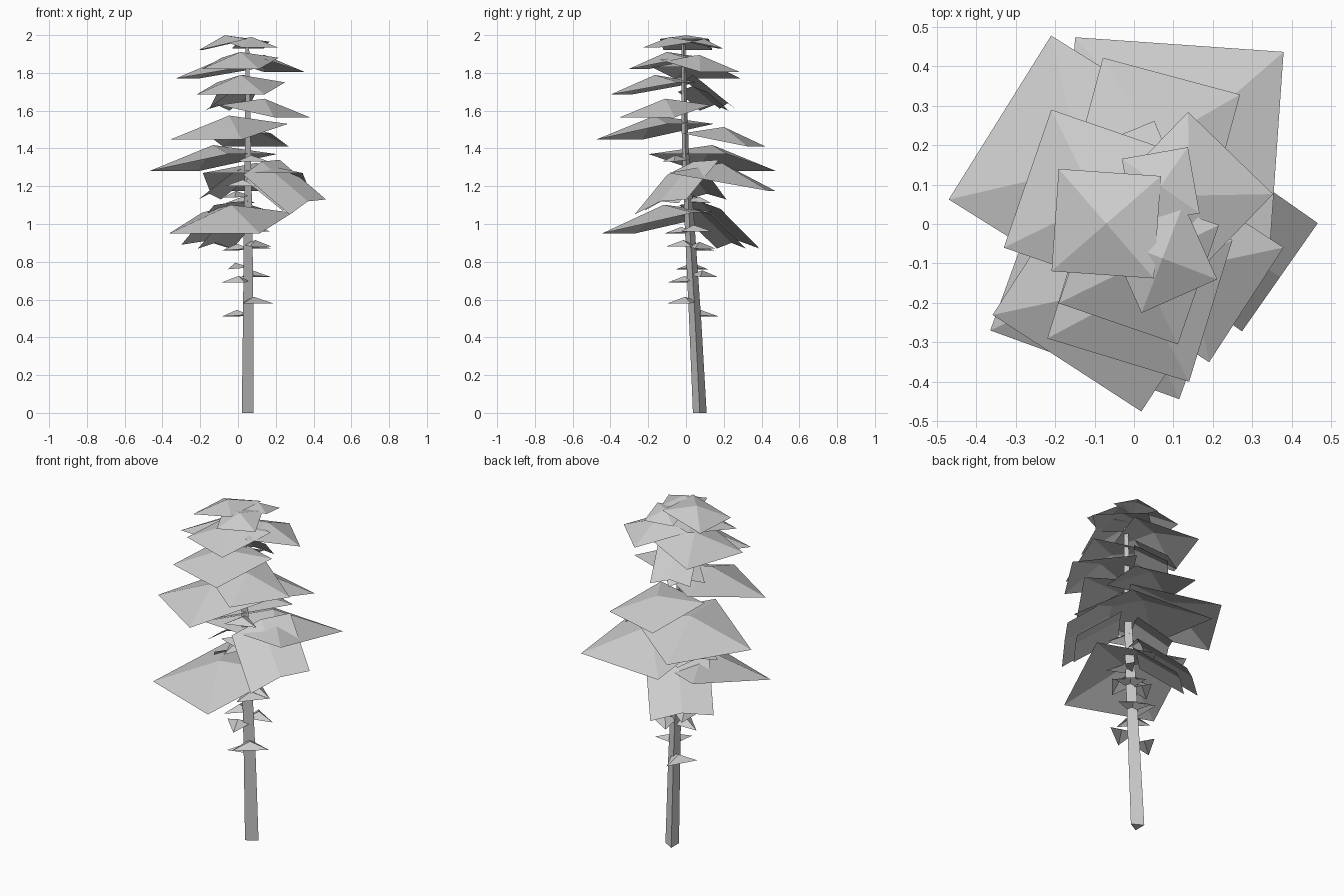
import bpy, math
from mathutils import Vector

if "Cube" in bpy.data.objects:
    bpy.data.objects.remove(bpy.data.objects["Cube"])

UP = Vector((0, 0, 1))


def make(name, verts, faces):
    me = bpy.data.meshes.new(name)
    me.from_pydata(verts, [], faces)
    me.update()
    ob = bpy.data.objects.new(name, me)
    bpy.context.collection.objects.link(ob)
    return ob


# Trunk path: x, y, z, radius
PATH = [(0.041, 0.073, 0, 0.042), (0.045, 0.048, 0.5, 0.037), (0.046, 0.019, 1.0, 0.03),
        (0.047, -0.004, 1.4, 0.021), (0.047, -0.014, 1.95, 0.012)]


def trunk_at(z):
    for a, b in zip(PATH, PATH[1:]):
        if z <= b[2]:
            break
    t = min(1, (z - a[2]) / (b[2] - a[2]))
    return Vector(a[:3]).lerp(Vector(b[:3]), t)


# Three-sided tapering trunk
verts = [(x + r * math.cos(k * math.tau / 3), y + r * math.sin(k * math.tau / 3), z)
         for x, y, z, r in PATH for k in range(3)]
n = len(PATH)
faces = [(3 * i + k, 3 * i + (k + 1) % 3, 3 * i + 3 + (k + 1) % 3, 3 * i + 3 + k)
         for i in range(n - 1) for k in range(3)]
make("trunk", verts, faces + [(2, 1, 0), (3 * n - 3, 3 * n - 2, 3 * n - 1)])


def directions(az):
    a = math.radians(az)
    d = Vector((math.cos(a), math.sin(a), 0))
    return d, Vector((-d.y, d.x, 0))


def canopy(name, x, y, az, w, z_in, z_out):
    """Open four-sided canopy; x, y is the middle of its lower outer edge."""
    d, s = directions(az)
    o = Vector((x, y, 0))
    v = [o - d * w - s * w / 2 + UP * z_in, o - s * w / 2 + UP * z_out,
         o + s * w / 2 + UP * z_out, o - d * w + s * w / 2 + UP * z_in,
         o - d * w / 2 + UP * ((z_in + z_out) / 2 + 0.19 * w)]
    make(name, v, [(i, (i + 1) % 4, 4) for i in range(4)])


def drooping(name, x, y, az, w, length, z_in, z_out, roll):
    """Steep spray folded along its middle; x, y is the middle of the outer edge."""
    d, s = directions(az)
    v = []
    for dist, z in ((-length, z_in), (0, z_out)):
        for side, lift in ((-1, 0), (0, 0.03), (1, 0)):
            v.append(Vector((x, y, z + lift + side * roll)) + d * dist + s * side * w / 2)
    make(name, v, [(0, 3, 4, 1), (1, 4, 5, 2)])


def twig(name, az, w, z):
    """Small three-sided tuft with its point at the trunk."""
    d, s = directions(az)
    o = trunk_at(z)
    v = [o - d * .02, o + d * .10 - s * w / 2 - UP * .01, o + d * .10 + s * w / 2 - UP * .01,
         o + d * .06 + UP * .025]
    make(name, v, [(0, 1, 3), (1, 2, 3), (2, 0, 3)])


# Main foliage: outer edge x, y, direction, width, inner height, outer height
for i, c in enumerate([
        (-.20, .01, 176, .26, 1.98, 1.92), (.115, -.183, 294, .21, 1.965, 1.935),
        (.053, .18, 100, .17, 1.965, 1.93), (.245, .18, 46, .30, 1.87, 1.805),
        (-.27, .115, 161, .37, 1.83, 1.77), (-.04, -.253, 251, .32, 1.88, 1.82),
        (-.04, -.345, 253, .376, 1.75, 1.685), (.285, -.205, 327, .347, 1.63, 1.565),
        (-.17, -.353, 237, .45, 1.53, 1.447), (.095, .375, 75, .36, 1.48, 1.41),
        (-.34, .27, 148, .49, 1.37, 1.28), (.115, .455, 86, .53, 1.27, 1.175),
        (-.125, -.357, 250, .51, 1.06, .95)]):
    canopy(f"foliage_{i + 1}", *c)

# Steep folded sprays
for i, c in enumerate([
        (.37, -.135, 325, .335, .30, 1.30, 1.09, .04),
        (.30, -.13, 325, .22, .24, 1.25, 1.09, .02),
        (-.17, .28, 130, .34, .27, 1.09, .88, .01),
        (-.12, .24, 130, .24, .24, 1.05, .87, 0),
        (-.05, .22, 112, .22, .20, 1.76, 1.61, 0),
        (-.11, .15, 140, .20, .18, 1.70, 1.60, 0),
        (-.15, .11, 150, .24, .19, 1.26, 1.13, 0)]):
    drooping(f"drooping_spray_{i + 1}", *c)

# Small twigs on the lower trunk
for i, (az, w, z) in enumerate([
        (308, .20, .59), (150, .18, .52), (225, .18, .70), (60, .18, .73), (180, .17, .77),
        (320, .18, .89), (150, .17, .87), (50, .17, .88), (230, .18, .96), (20, .18, .97),
        (110, .17, 1.12), (200, .18, 1.15), (250, .18, 1.21), (290, .18, 1.34)]):
    twig(f"twig_{i + 1}", az, w, z)
